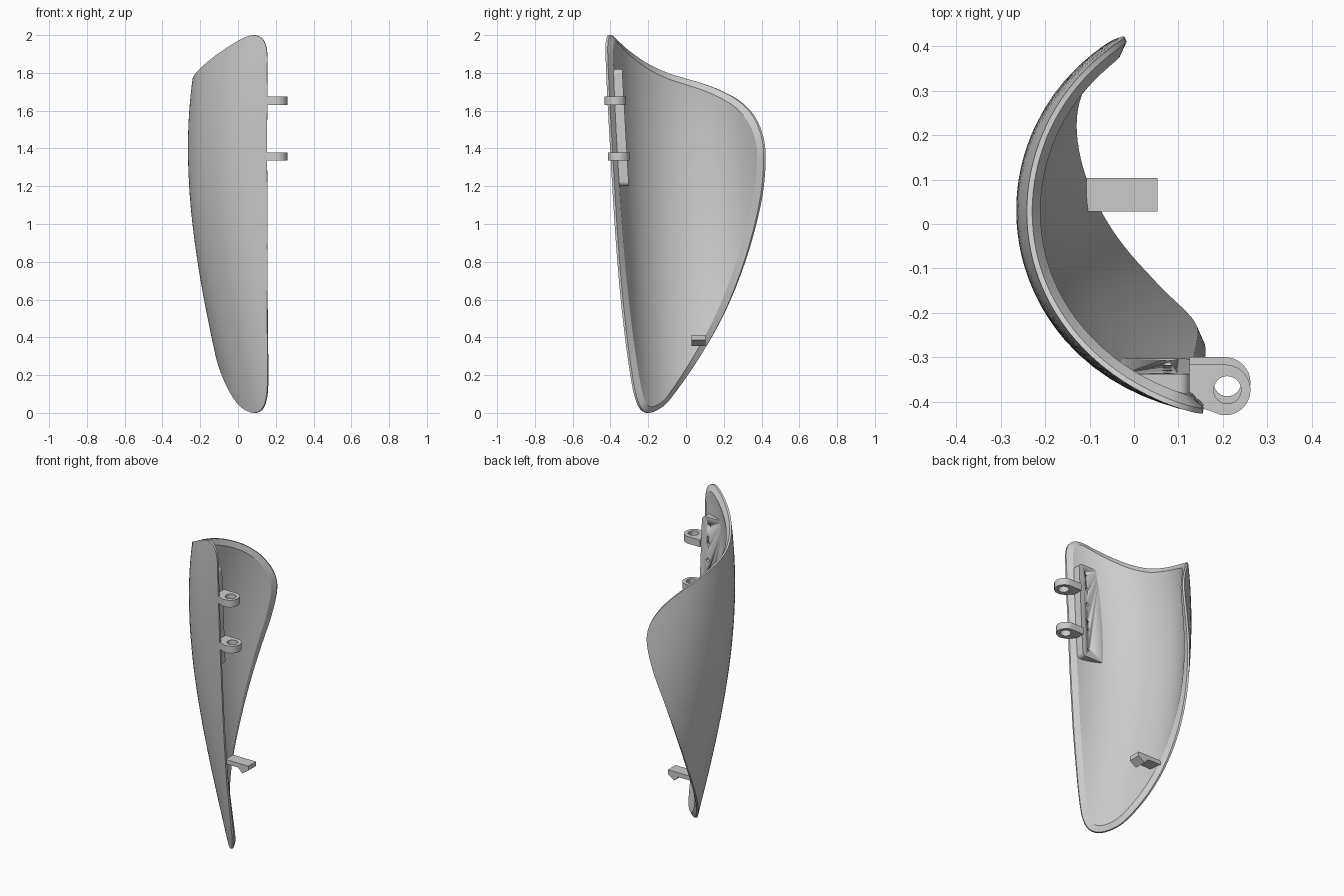
import bpy, bmesh, math
from mathutils import Vector
from mathutils.geometry import interpolate_bezier

if "Cube" in bpy.data.objects:
    bpy.data.objects.remove(bpy.data.objects["Cube"], do_unlink=True)

grey = bpy.data.materials.new("light_grey")
grey.use_nodes = True
grey.diffuse_color = (0.6, 0.6, 0.6, 1)
grey.node_tree.nodes["Principled BSDF"].inputs["Base Color"].default_value = (0.6, 0.6, 0.6, 1)

R = 0.433       # radius of the shell's cross-section
WALL = 0.035    # shell thickness
LIP = 0.012     # flat part of the rim


def centre(z):
    """Centre of the circular cross-section at height z."""
    d = 1.4 - z
    return R - 0.265 + (0.165 - 0.04 * d) * d * d, 0.11 - 0.0565 * z


def on_shell(p, depth):
    """Map (arc length, height) to a point on the shell, sunk by depth."""
    cx, cy = centre(p[1])
    a = p[0] / R
    r = R - depth
    return Vector((cx - r * math.cos(a), cy + r * math.sin(a), p[1]))


def make(name, bm, angle=30):
    bmesh.ops.recalc_face_normals(bm, faces=bm.faces)
    me = bpy.data.meshes.new(name)
    bm.to_mesh(me)
    bm.free()
    ob = bpy.data.objects.new(name, me)
    bpy.context.collection.objects.link(ob)
    me.materials.append(grey)
    bpy.ops.object.select_all(action='DESELECT')
    ob.select_set(True)
    bpy.context.view_layer.objects.active = ob
    bpy.ops.object.shade_smooth_by_angle(angle=math.radians(angle))
    return ob


def prism(name, outline, low, high):
    """Solid between two mapped copies of an outline."""
    bm = bmesh.new()
    a = [bm.verts.new(low(*p)) for p in outline]
    b = [bm.verts.new(high(*p)) for p in outline]
    bm.faces.new(a)
    bm.faces.new(b)
    for i in range(len(a)):
        j = (i + 1) % len(a)
        bm.faces.new((a[i], a[j], b[j], b[i]))
    return make(name, bm)


def arc(cx, cy, r, start, end, n=8):
    return [(cx + r * math.cos(math.radians(start + (end - start) * i / n)),
             cy + r * math.sin(math.radians(start + (end - start) * i / n))) for i in range(n + 1)]


def drill(ob, cutter):
    cutter.hide_render = True
    mod = ob.modifiers.new("hole", 'BOOLEAN')
    mod.operation, mod.object, mod.solver = 'DIFFERENCE', cutter, 'EXACT'
    bpy.context.view_layer.objects.active = ob
    bpy.ops.object.modifier_apply(modifier=mod.name)
    bpy.data.objects.remove(cutter, do_unlink=True)


# Shell outline: front edge by (x, z), then rear edge by (y, z)
front = [(0.03, 1.985), (0.085, 2.0), (0.128, 1.98), (0.148, 1.94), (0.155, 1.87), (0.155, 1.6),
         (0.155, 1.2), (0.155, 0.8), (0.155, 0.4), (0.155, 0.15), (0.146, 0.07), (0.125, 0.02), (0.085, 0)]
rear = [(-0.15, 0.02), (-0.1, 0.06), (0, 0.19), (0.1, 0.34), (0.2, 0.52), (0.3, 0.76), (0.38, 1.03),
        (0.412, 1.2), (0.422, 1.36), (0.41, 1.46), (0.37, 1.56), (0.3, 1.64), (0.2, 1.7),
        (0.1, 1.74), (0, 1.77), (-0.1, 1.8), (-0.2, 1.845), (-0.3, 1.91)]
keys = [Vector((-R * math.acos((centre(z)[0] - x) / R), z)) for x, z in front]
keys += [Vector((R * math.asin((y - centre(z)[1]) / R), z)) for y, z in rear]

# Smooth the outline
loop = []
n = len(keys)
for i in range(n):
    p0, p1, p2, p3 = (keys[(i + k) % n] for k in (-1, 0, 1, 2))
    h = (p2 - p1).length / 3
    loop += interpolate_bezier(p1, p1 + (p2 - p0).normalized() * h,
                               p2 - (p3 - p1).normalized() * h, p2, 6)[:-1]
loop = [Vector(p[:2]) for p in loop]

# Inset outline where the rim chamfer meets the inner face
inset = []
for i, p in enumerate(loop):
    t = (loop[(i + 1) % len(loop)] - loop[i - 1]).normalized()
    inset.append(p + Vector((-t.y, t.x)) * 0.032)

# Shell: outer skin, rim and inner skin as one set of rings
bm = bmesh.new()
middle = Vector((-0.1, 1.2))
STEPS = 14


def scaled(points, f):
    return [middle + (p - middle) * f for p in points]


rings = [(scaled(loop, i / STEPS), 0) for i in range(1, STEPS + 1)]
rings += [(loop, LIP)]
rings += [(scaled(inset, i / STEPS), WALL) for i in range(STEPS, 0, -1)]
rows = [[bm.verts.new(on_shell(p, depth)) for p in pts] for pts, depth in rings]
m = len(loop)
for a, b in zip(rows, rows[1:]):
    for i in range(m):
        bm.faces.new((a[i], a[(i + 1) % m], b[(i + 1) % m], b[i]))
for row, depth in ((rows[0], 0), (rows[-1], WALL)):
    pole = bm.verts.new(on_shell(middle, depth))
    for i in range(m):
        bm.faces.new((row[i], row[(i + 1) % m], pole))
make("curved_shell", bm, 25)

# Mounting plate inside the front edge, with screw holes
outline = [(-0.03, 1.82), (-0.03, 1.2)] + arc(0.1, 1.225, 0.025, -90, 0) + arc(0.1, 1.795, 0.025, 0, 90)
plate = prism("mounting_plate", outline,
              lambda x, z: (x, centre(z)[1] - 0.345, z),
              lambda x, z: (x, centre(z)[1] - 0.35 - 0.38 * (x + 0.03), z))
for z in (1.77, 1.66, 1.56, 1.46, 1.26):
    y = centre(z)[1] - 0.345
    drill(plate, prism("screw_hole", arc(0.075, z, 0.011, 0, 337.5, 15),
                       lambda x, v: (x, y + 0.02, v), lambda x, v: (x, y - 0.02, v)))

# Hinge lugs with pin holes
for name, z in (("lower_hinge_lug", 1.357), ("upper_hinge_lug", 1.652)):
    cy = centre(z)[1] - 0.39
    lug = prism(name, [(0.125, cy + 0.057)] + arc(0.205, cy, 0.057, 90, -100, 20) + [(0.125, cy - 0.03)],
                lambda x, y: (x, y, z - 0.022), lambda x, y: (x, y, z + 0.022))
    drill(lug, prism("pin_hole", arc(0.21, cy, 0.031, 0, 345, 23),
                     lambda x, y: (x, y, z - 0.1), lambda x, y: (x, y, z + 0.1)))

# Catch near the bottom of the rear edge
prism("lower_catch", [(-0.12, 0.412), (0.053, 0.412), (0.053, 0.385), (0.01, 0.355), (-0.02, 0.385), (-0.12, 0.385)],
      lambda x, z: (x, 0.028, z), lambda x, z: (x, 0.104, z))
